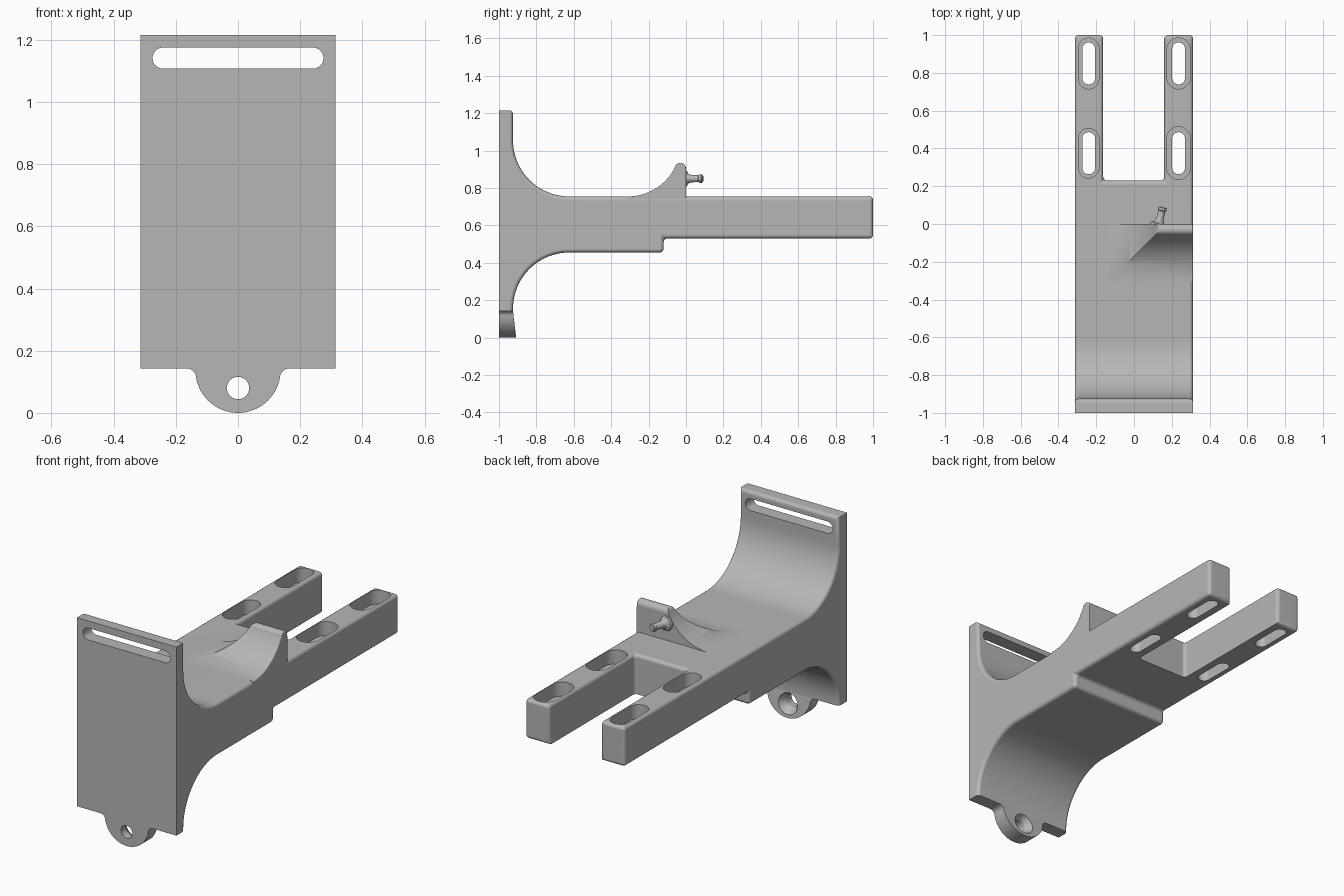
import bpy, bmesh
from math import sin, cos, pi, radians
from mathutils import Matrix, Vector

cube = bpy.data.objects.get("Cube")
if cube:
    bpy.data.objects.remove(cube, do_unlink=True)

grey = bpy.data.materials.new("plain grey")
grey.use_nodes = True
COLOUR = (0.47, 0.47, 0.47, 1)
grey.diffuse_color = COLOUR
grey.node_tree.nodes["Principled BSDF"].inputs["Base Color"].default_value = COLOUR


def arc(cu, cv, r, a0, a1, n):
    angles = [radians(a0 + (a1 - a0) * i / n) for i in range(n + 1)]
    return [(cu + r * cos(a), cv + r * sin(a)) for a in angles]


def stadium(cu, cv, hu, hv, n=32):
    r = min(hu, hv)
    pts = []
    for i in range(n):
        a = 2 * pi * (i + 0.5) / n
        su, sv = (1 if cos(a) > 0 else -1), (1 if sin(a) > 0 else -1)
        pts.append((cu + su * (hu - r) + r * cos(a), cv + sv * (hv - r) + r * sin(a)))
    return pts


def add_object(name, bm):
    bmesh.ops.recalc_face_normals(bm, faces=bm.faces[:])
    mesh = bpy.data.meshes.new(name)
    bm.to_mesh(mesh)
    bm.free()
    mesh.materials.append(grey)
    ob = bpy.data.objects.new(name, mesh)
    bpy.context.collection.objects.link(ob)
    return ob


def prism(name, pts, axis, lo, hi):
    """Extrude a 2D outline along the named axis."""
    place = {"x": lambda p, t: (t, p[0], p[1]),
             "y": lambda p, t: (p[0], t, p[1]),
             "z": lambda p, t: (p[0], p[1], t)}[axis]
    bm = bmesh.new()
    rings = [[bm.verts.new(place(p, t)) for p in pts] for t in (lo, hi)]
    for ring in rings:
        bm.faces.new(ring)
    n = len(pts)
    for i in range(n):
        j = (i + 1) % n
        bm.faces.new((rings[0][i], rings[0][j], rings[1][j], rings[1][i]))
    return add_object(name, bm)


def lathe(name, profile, start, direction):
    """Turn (radius, distance) points about an axis."""
    bm = bmesh.new()
    verts = [bm.verts.new((r, 0, t)) for r, t in profile]
    edges = [bm.edges.new(pair) for pair in zip(verts, verts[1:])]
    bmesh.ops.spin(bm, geom=verts + edges, cent=(0, 0, 0), axis=(0, 0, 1),
                   angle=2 * pi, steps=24)
    bmesh.ops.remove_doubles(bm, verts=bm.verts[:], dist=1e-5)
    turn = Vector(direction).to_track_quat("Z", "Y").to_matrix().to_4x4()
    bm.transform(Matrix.Translation(start) @ turn)
    return add_object(name, bm)


def activate(ob):
    bpy.ops.object.select_all(action="DESELECT")
    ob.select_set(True)
    bpy.context.view_layer.objects.active = ob


def boolean(ob, other, operation="DIFFERENCE"):
    other.hide_render = True
    mod = ob.modifiers.new("cut", "BOOLEAN")
    mod.operation, mod.solver, mod.object = operation, "EXACT", other
    activate(ob)
    bpy.ops.object.modifier_apply(modifier=mod.name)
    bpy.data.objects.remove(other, do_unlink=True)


def round_edges(ob, width, rule):
    """Bevel the sharp edges whose two ends satisfy the rule."""
    bm = bmesh.new()
    bm.from_mesh(ob.data)
    edges = [e for e in bm.edges if len(e.link_faces) == 2
             and e.calc_face_angle() > radians(50)
             and rule(e.verts[0].co, e.verts[1].co)]
    bmesh.ops.bevel(bm, geom=edges, offset=width, offset_type="OFFSET",
                    segments=4, profile=0.5, affect="EDGES", clamp_overlap=True)
    bm.to_mesh(ob.data)
    bm.free()


def finish(ob):
    activate(ob)
    bpy.ops.object.shade_smooth_by_angle(angle=radians(32))
    mod = ob.modifiers.new("flat normals", "WEIGHTED_NORMAL")
    mod.keep_sharp = True


HALF, TOP, LOW, STEP = 0.313, 0.755, 0.455, 0.53
BACK, BASE, R = -0.925, 0.143, 0.3

# Main body: mounting plate, flared neck and arm block
side = [(-1, BASE), (-1, 1.215), (BACK, 1.215)]
side += arc(BACK + R, TOP + R, R, 180, 270, 20)
side += [(1, TOP), (1, STEP), (-0.12, STEP), (-0.12, LOW)]
side += arc(BACK + R, LOW - R, R, 90, 180, 20)
side += [(BACK, BASE)]
body = prism("bracket_body", side, "x", -HALF, HALF)

# Gap between the two arms
gap = [(-0.163, 0.23), (0.16, 0.23), (0.16, 1.2), (-0.163, 1.2)]
boolean(body, prism("gap_cutter", gap, "z", 0.3, 1))


def body_rule(a, b):
    on_front = min(a.y, b.y) < -0.99
    under_gap = max(a.z, b.z) < STEP + 0.01 and max(abs(a.x), abs(b.x)) < 0.2 and min(a.y, b.y) > 0.2
    plate_foot = max(a.z, b.z) < BASE + 0.005
    return not (on_front or under_gap or plate_foot)


round_edges(body, 0.02, body_rule)

# Plate slot and recessed arm slots
boolean(body, prism("plate_slot_cutter", stadium(0, 1.141, 0.275, 0.034), "y", -1.1, -0.8))
for x, half_width, extra in ((-0.24, 0.054, 0), (0.236, 0.063, 0.008)):
    for y, half_length in ((0.85, 0.135), (0.375, 0.132 + extra)):
        boolean(body, prism("recess_cutter", stadium(x, y, half_width, half_length),
                            "z", TOP - 0.08, 1))
        boolean(body, prism("slot_cutter", stadium(x, y, 0.034, 0.111), "z", 0.4, 0.9))
finish(body)

# Round lower tab with a countersunk hole
tab_outline = arc(0.165, 0.113, 0.03, 90, 180, 6)
tab_outline += arc(0, 0.137, 0.137, -10, -170, 32)
tab_outline += arc(-0.165, 0.113, 0.03, 0, 90, 6)
tab = prism("lower_tab", tab_outline, "y", -1, BACK)
for v in tab.data.vertices:
    if v.co.y > -0.95:
        v.co.y += 0.017 * (1 - v.co.z / BASE)
round_edges(tab, 0.012, lambda a, b: min(a.y, b.y) > -0.95 and min(a.z, b.z) < 0.14)
hole = [(0, -0.1), (0.036, -0.1), (0.036, 0.045), (0.062, 0.085), (0.062, 0.2), (0, 0.2)]
boolean(tab, lathe("hole_cutter", hole, (0, -1, 0.08), (0, 1, 0)))
finish(tab)


# Corner fin: two curved ramps meeting along a diagonal
def ramp(shift, n):
    return ([(shift - 0.31, 0.65)] + arc(shift - 0.31, 1.035, 0.28, -90, -25, n))


fin_side = ramp(0, 14) + arc(-0.03, 0.905, 0.03, 150, 0, 8) + [(0, 0.65)]
fin = prism("corner_fin", fin_side, "x", -0.25, HALF - 0.001)
fin_across = ramp(0.17, 13) + arc(0.14, 0.905, 0.03, 150, 90, 4)
fin_across += [(0.145, 0.96), (0.5, 0.96), (0.5, 0.64), (-0.14, 0.64)]
boolean(fin, prism("fin_cutter", fin_across, "y", -0.5, 0.2), "INTERSECT")
round_edges(fin, 0.012, lambda a, b: min(a.x, b.x) > 0.3 and min(a.z, b.z) > 0.75)
finish(fin)

# Small flared peg on the back of the fin
peg_profile = [(0, -0.02), (0.045, -0.02), (0.042, 0.002), (0.028, 0.01), (0.02, 0.025),
               (0.018, 0.07), (0.022, 0.074), (0.022, 0.088), (0.018, 0.092), (0, 0.092)]
finish(lathe("fin_peg", peg_profile, (0.13, 0, 0.85), (0.25, 0.97, 0)))
